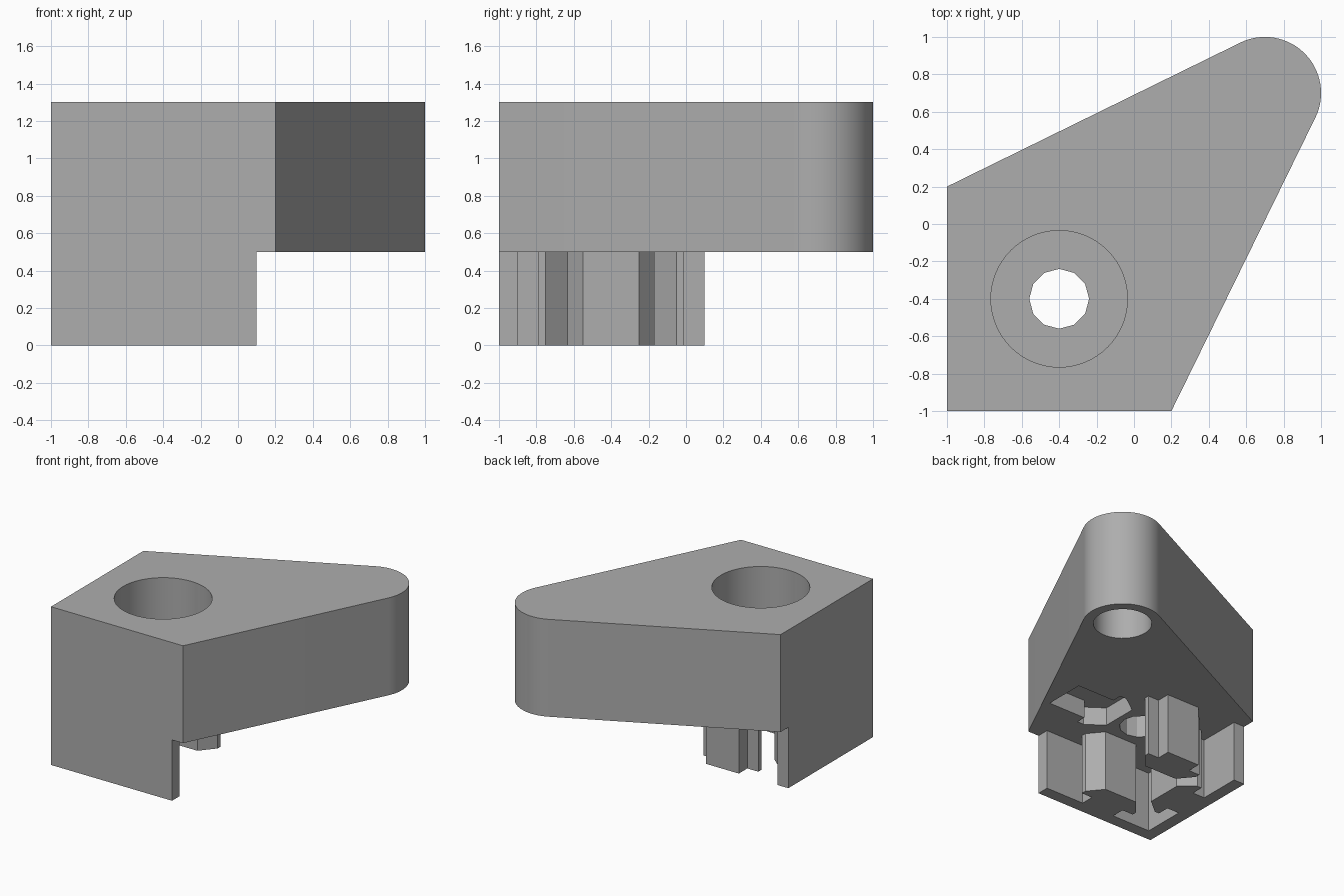
import bpy
import bmesh
from math import asin, atan2, cos, sin, hypot, pi, radians
from mathutils import Matrix, Vector

cube = bpy.data.objects.get("Cube")
if cube:
    bpy.data.objects.remove(cube, do_unlink=True)

BASE, TOP = 0.5, 1.3          # underside and top of the thick body
AXIS = Vector((-0.4, -0.4))   # screw axis
TIP, TIP_R = Vector((0.7, 0.7)), 0.3

grey = bpy.data.materials.new("plain_grey")
grey.use_nodes = True
colour = (0.42, 0.42, 0.42, 1)
grey.diffuse_color = colour
grey.node_tree.nodes["Principled BSDF"].inputs["Base Color"].default_value = colour


def prism(name, outline, z0, z1):
    """Extrude a counter-clockwise outline from z0 to z1."""
    bm = bmesh.new()
    face = bm.faces.new([bm.verts.new((p[0], p[1], z0)) for p in outline])
    up = bmesh.ops.extrude_face_region(bm, geom=[face])["geom"]
    bmesh.ops.translate(bm, vec=(0, 0, z1 - z0),
                        verts=[v for v in up if isinstance(v, bmesh.types.BMVert)])
    bmesh.ops.recalc_face_normals(bm, faces=bm.faces)
    mesh = bpy.data.meshes.new(name)
    bm.to_mesh(mesh)
    bm.free()
    mesh.materials.append(grey)
    obj = bpy.data.objects.new(name, mesh)
    bpy.context.collection.objects.link(obj)
    return obj


def arc(centre, radius, start, end, steps):
    return [centre + radius * Vector((cos(a), sin(a)))
            for a in (start + (end - start) * i / steps for i in range(steps + 1))]


def circle(centre, radius, sides):
    return arc(centre, radius, 0, 2 * pi, sides)[:-1]


def slot_outline(half, turn):
    """Mirror half a slot profile (width, distance) and turn it about the axis."""
    points = half + [(-w, d) for w, d in reversed(half)]
    rot = Matrix.Rotation(radians(turn), 2)
    return [AXIS + rot @ Vector(p) for p in points]


def combine(target, tool, operation):
    mod = target.modifiers.new(operation.lower(), "BOOLEAN")
    mod.operation, mod.solver, mod.object = operation, "EXACT", tool
    bpy.context.view_layer.objects.active = target
    bpy.ops.object.modifier_apply(modifier=mod.name)
    bpy.data.objects.remove(tool, do_unlink=True)


# Thick body: two straight sides tapering to a rounded tip
corner = Vector((0.2, -1))
to_tip = TIP - corner
lean = atan2(to_tip.y, to_tip.x) - asin(TIP_R / hypot(*to_tip)) - pi / 2
outline = [Vector((-1, -1)), corner]
outline += arc(TIP, TIP_R, lean, pi / 2 - lean, 32)
outline.append(Vector((-1, 0.2)))
body = prism("bracket_body", outline, BASE, TOP)

# Thin L-shaped skirt along the front and the side
skirt = [(-1, -1), (0.1, -1), (0.1, -0.9), (-0.9, -0.9), (-0.9, 0.1), (-1, 0.1)]
combine(body, prism("skirt", skirt, 0, BASE + 0.1), "UNION")

# Three T-shaped slot keys; two of them run into the skirt
key = [(0.15, 0.39), (0.25, 0.39), (0.25, 0.35), (0.15, 0.23)]
for turn, reach in ((0, 0.5), (90, 0.55), (180, 0.55)):
    half = [(0.15, reach)] + key
    combine(body, prism("slot_key", slot_outline(half, turn), 0, BASE + 0.1), "UNION")

# Shallow T-shaped pocket on the fourth side
pocket = [(0.17, 0.75), (0.17, 0.41), (0.25, 0.41), (0.25, 0.35), (0.15, 0.21)]
combine(body, prism("pocket", slot_outline(pocket, -90), BASE - 0.1, BASE + 0.15), "DIFFERENCE")

# Counterbored screw hole and blind hole under the tip
combine(body, prism("counterbore", circle(AXIS, 0.365, 64), 0.7, TOP + 0.1), "DIFFERENCE")
combine(body, prism("screw_hole", circle(AXIS, 0.16, 12), BASE - 0.1, 0.9), "DIFFERENCE")
combine(body, prism("tip_hole", circle(TIP, 0.22, 48), BASE - 0.1, 1.0), "DIFFERENCE")

bpy.ops.object.select_all(action="DESELECT")
body.select_set(True)
bpy.context.view_layer.objects.active = body
bpy.ops.object.shade_smooth_by_angle(angle=radians(25))
